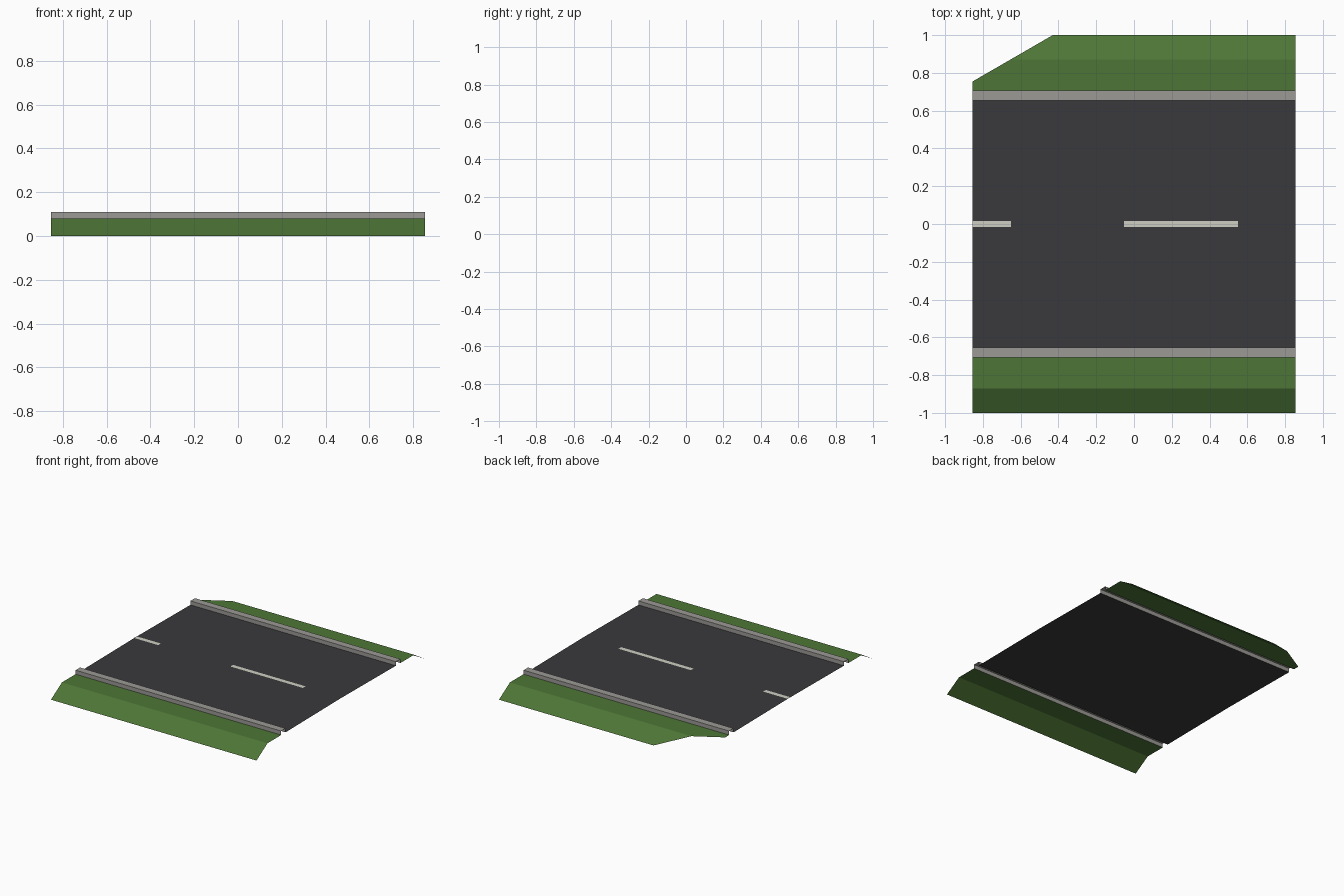
import bpy, bmesh
from mathutils import Vector

if "Cube" in bpy.data.objects:
    bpy.data.objects.remove(bpy.data.objects["Cube"])

HALF = 0.854     # half length of the section along x
Z_EDGE = 0.08    # height of verge and road edge


def material(name, rgb):
    m = bpy.data.materials.new(name)
    m.diffuse_color = (*rgb, 1)
    m.use_nodes = True
    m.node_tree.nodes["Principled BSDF"].inputs["Base Color"].default_value = m.diffuse_color
    return m


def strip(name, profile, mat, x0=-HALF, x1=HALF, cut=None):
    """Sweep an open (y, z) profile along x into an uncapped sheet."""
    bm = bmesh.new()
    rows = [(bm.verts.new((x0, y, z)), bm.verts.new((x1, y, z))) for y, z in profile]
    for a, b in zip(rows, rows[1:]):
        bm.faces.new((a[0], a[1], b[1], b[0]))
    if cut:
        co, no = cut
        bmesh.ops.bisect_plane(bm, geom=bm.verts[:] + bm.edges[:] + bm.faces[:],
                               plane_co=co, plane_no=no, clear_outer=True)
    me = bpy.data.meshes.new(name)
    bm.to_mesh(me)
    bm.free()
    me.materials.append(mat)
    ob = bpy.data.objects.new(name, me)
    bpy.context.collection.objects.link(ob)
    return ob


asphalt = material("asphalt", (0.042, 0.042, 0.045))
concrete = material("concrete", (0.33, 0.32, 0.30))
grass = material("grass", (0.075, 0.18, 0.037))
paint = material("paint", (0.62, 0.62, 0.54))

# Slightly crowned road deck
strip("road_surface", [(-0.655, Z_EDGE), (0, 0.086), (0.655, Z_EDGE)], asphalt)

# Dashed centre line
for i, (a, b) in enumerate([(-HALF, -0.652), (-0.052, 0.55)]):
    strip(f"lane_dash_{i + 1}", [(-0.016, 0.088), (0.016, 0.088)], paint, a, b)

# Kerbs and grass verges; profiles run in +y so normals face up
kerb = [(-0.708, Z_EDGE), (-0.708, 0.11), (-0.655, 0.11), (-0.655, Z_EDGE)]
verge = [(-1.0, 0.0), (-0.87, Z_EDGE), (-0.708, Z_EDGE)]


def mirrored(profile):
    return [(-y, z) for y, z in reversed(profile)]


# The back verge has one corner cut off diagonally
corner_a, corner_b = Vector((-HALF, 0.755, 0)), Vector((-0.43, 1.0, 0))
d = corner_b - corner_a
corner_cut = (corner_a, Vector((-d.y, d.x, 0)))

strip("front_kerb", kerb, concrete)
strip("back_kerb", mirrored(kerb), concrete)
strip("front_verge", verge, grass)
strip("back_verge", mirrored(verge), grass, cut=corner_cut)
